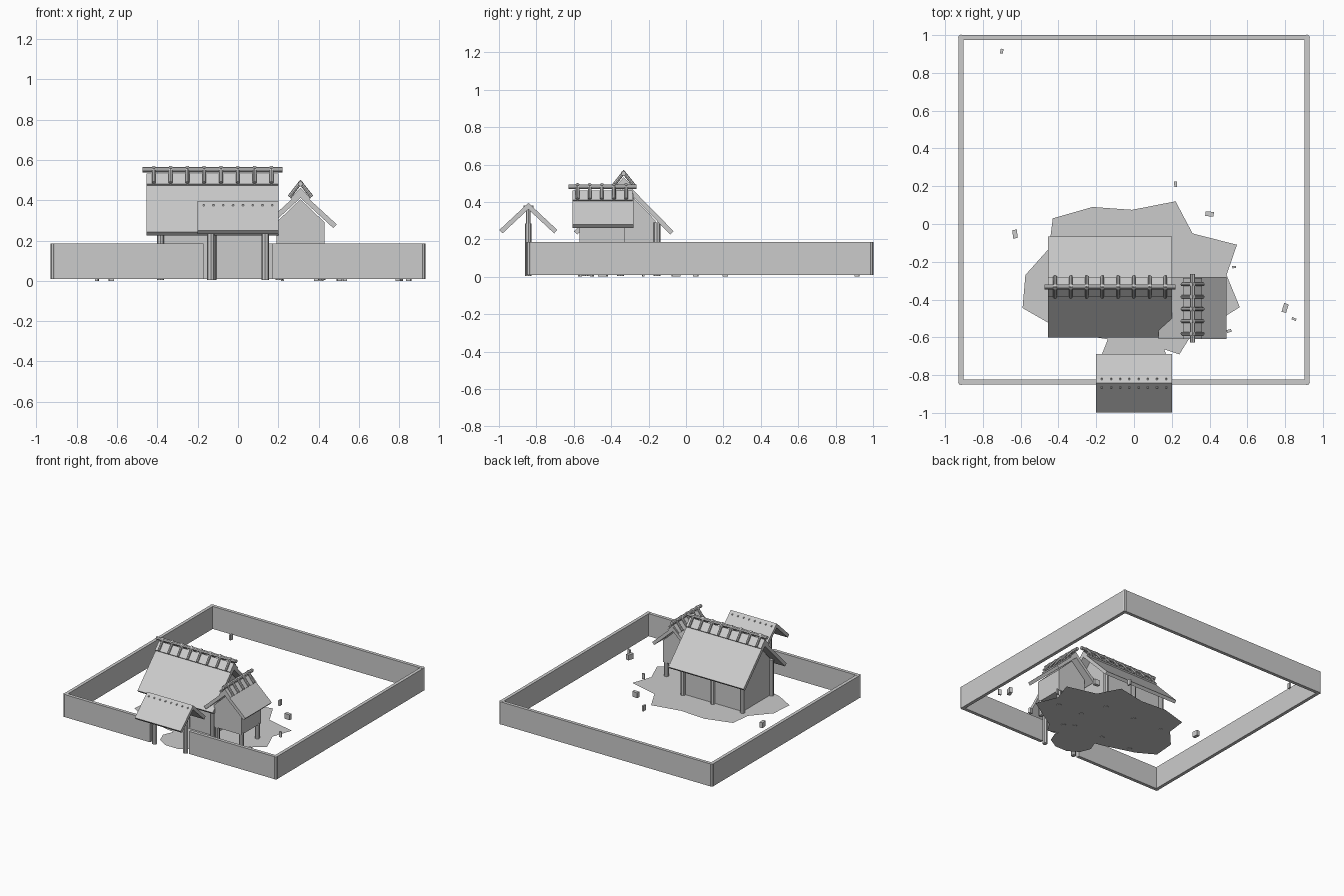
import bpy, bmesh, math, random
from mathutils import Vector, Matrix

cube = bpy.data.objects.get("Cube")
if cube:
    bpy.data.objects.remove(cube, do_unlink=True)

GREY = (0.6, 0.6, 0.6, 1)
mat = bpy.data.materials.new("plain grey")
mat.use_nodes = True
mat.diffuse_color = GREY
mat.node_tree.nodes["Principled BSDF"].inputs["Base Color"].default_value = GREY


def finish(name, bm):
    bmesh.ops.recalc_face_normals(bm, faces=bm.faces)
    mesh = bpy.data.meshes.new(name)
    bm.to_mesh(mesh)
    bm.free()
    mesh.materials.append(mat)
    obj = bpy.data.objects.new(name, mesh)
    bpy.context.collection.objects.link(obj)
    return obj


def box(name, x0, x1, y0, y1, z0, z1, turn=0):
    bm = bmesh.new()
    bmesh.ops.create_cube(bm, size=1)
    place = Matrix.Translation(((x0 + x1) / 2, (y0 + y1) / 2, (z0 + z1) / 2))
    size = Matrix.Diagonal((x1 - x0, y1 - y0, z1 - z0, 1))
    bm.transform(place @ Matrix.Rotation(turn, 4, "Z") @ size)
    return finish(name, bm)


def log(name, a, b, r, sides=8):
    a, b = Vector(a), Vector(b)
    bm = bmesh.new()
    bmesh.ops.create_cone(bm, cap_ends=True, segments=sides, radius1=r, radius2=r, depth=(b - a).length)
    turn = (b - a).to_track_quat("Z", "Y").to_matrix().to_4x4()
    bm.transform(Matrix.Translation((a + b) / 2) @ turn)
    return finish(name, bm)


def post(name, x, y, top, r=0.018):
    return log(name, (x, y, 0.005), (x, y, top), r)


def spot(axis, mid, along, across, z):
    """Point at a distance along and across a ridge that runs on the given axis."""
    return (along, mid + across, z) if axis == "x" else (mid + across, along, z)


def prism(name, axis, mid, start, end, profile):
    """Extrude an (across, z) profile along the ridge axis."""
    bm = bmesh.new()
    rings = [[bm.verts.new(spot(axis, mid, s, u, z)) for u, z in profile] for s in (start, end)]
    n = len(profile)
    for i in range(n):
        j = (i + 1) % n
        bm.faces.new((rings[0][i], rings[0][j], rings[1][j], rings[1][i]))
    for ring in rings:
        bm.faces.new(ring)
    return finish(name, bm)


def roof(name, axis, mid, start, end, half, eave, apex, t=0.025):
    """Two sloping slabs with eaves cut square to the slope."""
    a = math.atan2(apex - eave, half)
    u, z = half - t * math.sin(a), eave - t * math.cos(a)
    prism(name, axis, mid, start, end,
          [(-half, eave), (0, apex), (half, eave), (u, z), (0, apex - t / math.cos(a)), (-u, z)])


def gable_body(name, axis, mid, start, end, half, bottom, eave, apex):
    prism(name, axis, mid, start, end,
          [(-half, bottom), (half, bottom), (half, eave), (0, apex), (-half, eave)])


def ridge(name, axis, mid, start, end, apex, count, first, step):
    """Ridge cap, ridge pole and the crossed logs that hold it down."""
    roof(name + "_ridge_cap", axis, mid, start, end, 0.05, apex - 0.035, apex + 0.017, 0.018)
    log(name + "_ridge_pole", spot(axis, mid, start - 0.02, 0, apex + 0.036),
        spot(axis, mid, end + 0.02, 0, apex + 0.036), 0.013)
    for i in range(count):
        s = first + i * step
        for side in (-1, 1):
            log(name + "_ridge_log", spot(axis, mid, s, -0.006 * side, apex + 0.05),
                spot(axis, mid, s, 0.056 * side, apex - 0.028), 0.0095)


def patch(name, outline, z):
    bm = bmesh.new()
    face = bm.faces.new([bm.verts.new((x, y, z)) for x, y in outline])
    bmesh.ops.triangulate(bm, faces=[face])
    return finish(name, bm)


# Enclosing wall with corner posts and a gap for the gate
W, FRONT, BACK, T, TOP = 0.915, -0.837, 0.987, 0.013, 0.185
box("back_wall", -W, W, BACK - T, BACK + T, 0.008, TOP)
for side in (-1, 1):
    box("side_wall", side * W - T, side * W + T, FRONT, BACK, 0.008, TOP)
    x0, x1 = sorted((side * 0.17, side * W))
    box("front_wall", x0, x1, FRONT - T, FRONT + T, 0.008, TOP)
    for y in (FRONT, BACK):
        log("wall_corner_post", (side * W, y, 0.008), (side * W, y, TOP + 0.001), 0.016)

# Gate
for side in (-1, 1):
    post("gate_post", side * 0.135, -0.843, 0.285)
    log("gate_brace", (side * 0.135, -0.843, 0.27), (side * 0.135, -0.843, 0.37), 0.012)
roof("gate_roof", "x", -0.843, -0.2, 0.2, 0.155, 0.25, 0.395)
for i in range(8):
    x = -0.17 + i * 0.0486
    log("gate_ridge_peg", (x, -0.87, 0.375), (x, -0.816, 0.375), 0.005, 6)

# Main house
MID = -0.333
gable_body("house_walls", "x", MID, -0.38, 0.13, 0.17, 0.01, 0.30, 0.475)
roof("house_roof", "x", MID, -0.455, 0.2, 0.267, 0.243, 0.515)
ridge("house", "x", MID, -0.455, 0.2, 0.515, 8, -0.418, 0.0834)
for x in (-0.385, -0.125, 0.135):
    for side in (-1, 1):
        post("house_post", x, MID + side * 0.178, 0.29)
box("house_door", -0.185, -0.065, -0.509, -0.502, 0.02, 0.2)

# Raised side wing
WX = 0.31
gable_body("wing_walls", "y", WX, -0.57, -0.33, 0.12, 0.12, 0.29, 0.405)
roof("wing_roof", "y", WX, -0.608, -0.28, 0.18, 0.28, 0.445)
ridge("wing", "y", WX, -0.608, -0.285, 0.445, 5, -0.58, 0.065)
for x in (-0.105, 0.105):
    for y in (-0.55, -0.35):
        post("wing_post", WX + x, y, 0.13)

# Trodden ground
patch("yard_ground", [(-0.43, 0.03), (-0.45, -0.13), (-0.575, -0.27), (-0.59, -0.445), (-0.45, -0.525),
                      (-0.2, -0.6), (0.15, -0.66), (0.24, -0.69), (0.29, -0.61), (0.56, -0.44),
                      (0.49, -0.27), (0.545, -0.11), (0.31, -0.05), (0.22, 0.12), (-0.01, 0.075),
                      (-0.22, 0.09)], 0.008)
ring = [math.tau * i / 10 for i in range(10)]
patch("path_ground", [(0.17 * math.cos(a), -0.69 + 0.14 * math.sin(a)) for a in ring], 0.006)

# Scattered blocks
random.seed(3)
for x, y, w, d in [(-0.7, 0.915, 0.015, 0.025), (0.22, 0.21, 0.014, 0.03), (0.4, 0.053, 0.044, 0.025),
                   (-0.63, -0.053, 0.024, 0.045), (0.53, -0.228, 0.02, 0.012), (0.8, -0.445, 0.025, 0.048),
                   (0.847, -0.503, 0.025, 0.012), (0.503, -0.566, 0.025, 0.015)]:
    box("loose_block", x - w / 2, x + w / 2, y - d / 2, y + d / 2, 0, 0.042, random.uniform(-0.35, 0.35))
